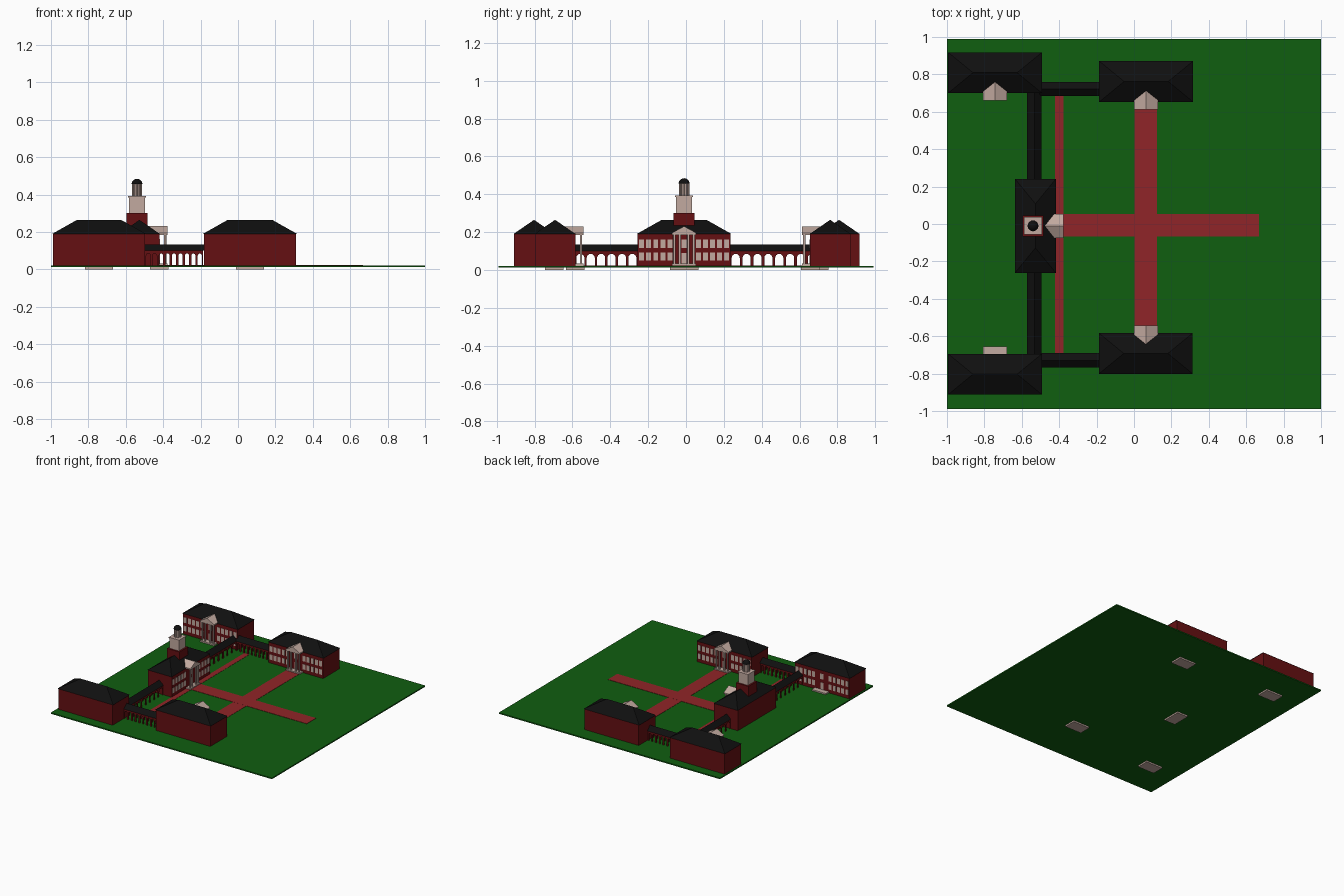
import bpy, bmesh
from math import pi, cos, sin
from mathutils import Matrix, Vector

if "Cube" in bpy.data.objects:
    bpy.data.objects.remove(bpy.data.objects["Cube"])


def material(name, rgb):
    m = bpy.data.materials.new(name)
    m.use_nodes = True
    m.diffuse_color = (*rgb, 1)
    m.node_tree.nodes["Principled BSDF"].inputs["Base Color"].default_value = (*rgb, 1)
    return m


GRASS = material("grass_green", (0.005, 0.112, 0.005))
PAVING = material("path_red", (0.28, 0.018, 0.021))
BRICK = material("brick_red", (0.13, 0.005, 0.006))
ROOF = material("roof_black", (0.005, 0.005, 0.005))
TRIM = material("trim_cream", (0.54, 0.40, 0.35))

GROUND = 0.022   # lawn surface
EAVE = 0.19      # top of building walls
RIDGE = 0.265


def finish(name, bm, mat, place=Matrix()):
    bmesh.ops.recalc_face_normals(bm, faces=bm.faces)
    mesh = bpy.data.meshes.new(name)
    bm.to_mesh(mesh)
    bm.free()
    mesh.materials.append(mat)
    obj = bpy.data.objects.new(name, mesh)
    obj.matrix_world = place
    bpy.context.collection.objects.link(obj)
    return obj


def boxes(name, mat, spans, place=Matrix()):
    """Boxes, each given as x, y and z ranges."""
    bm = bmesh.new()
    for span in spans:
        mid = Vector([(a + b) / 2 for a, b in span])
        size = [b - a for a, b in span]
        bmesh.ops.create_cube(bm, size=1, matrix=Matrix.Translation(mid) @ Matrix.Diagonal((*size, 1)))
    return finish(name, bm, mat, place)


def columns(name, mat, spots, radius, low, high, place=Matrix()):
    bm = bmesh.new()
    for x, y in spots:
        bmesh.ops.create_cone(bm, cap_ends=True, segments=12, radius1=radius, radius2=radius,
                              depth=high - low, matrix=Matrix.Translation((x, y, (low + high) / 2)))
    obj = finish(name, bm, mat, place)
    for p in obj.data.polygons:
        p.use_smooth = len(p.vertices) == 4
    return obj


def pitched_roof(name, mat, length, width, low, high, inset, place):
    """Ridge along x; an inset ridge makes a hip, no inset a gable."""
    bm = bmesh.new()
    l, w = length / 2, width / 2
    a, b, c, d = [bm.verts.new((x, y, low)) for x, y in ((-l, -w), (l, -w), (l, w), (-l, w))]
    e, f = [bm.verts.new((x, 0, high)) for x in (inset - l, l - inset)]
    for face in ((a, b, f, e), (c, d, e, f), (b, c, f), (d, a, e), (d, c, b, a)):
        bm.faces.new(face)
    return finish(name, bm, mat, place)


def spot(x, y, turn=0):
    return Matrix.Translation((x, y, 0)) @ Matrix.Rotation(turn, 4, 'Z')


def portico(name, front, place):
    out = front - 0.042
    columns(name + "_columns", TRIM, [(x, out + 0.012) for x in (-0.051, -0.023, 0.023, 0.051)],
            0.0065, 0.033, 0.187, place)
    boxes(name + "_entablature", TRIM, [((-0.063, 0.063), (out, front + 0.004), (0.185, 0.196))], place)
    turn = place @ Matrix.Translation((0, out + 0.052, 0)) @ Matrix.Rotation(pi / 2, 4, 'Z')
    pitched_roof(name + "_pediment", TRIM, 0.104, 0.128, 0.196, 0.231, 0, turn)


def building(name, place, has_portico=True):
    """The decorated side faces local -y."""
    front = -0.107
    boxes(name + "_walls", BRICK, [((-0.246, 0.246), (front, -front), (GROUND, EAVE))], place)
    pitched_roof(name + "_roof", ROOF, 0.502, 0.218, EAVE, RIDGE, 0.133, place)
    # Two rows of windows, with a tall door in the middle
    skin = (front - 0.002, front + 0.003)
    rows = ((0.05, 0.093), (0.117, 0.162))
    panes = [((x - 0.013, x + 0.013), skin, row)
             for i in range(5) for x in (-0.075 - 0.0375 * i, 0.075 + 0.0375 * i) for row in rows]
    panes.append(((-0.015, 0.015), skin, rows[1]))
    panes.append(((-0.013, 0.013), skin, (0.033, 0.09)))
    boxes(name + "_windows", TRIM, panes, place)
    boxes(name + "_steps", TRIM, [
        ((-0.075, 0.075), (front - 0.048, front + 0.05), (0, 0.018)),
        ((-0.063, 0.063), (front - 0.042, front + 0.01), (0.016, 0.033))], place)
    if has_portico:
        portico(name + "_portico", front, place)


def arcade(name, length, count, gap, place):
    """Covered walk along local x with arched walls on both sides."""
    pitch = length / count
    r = gap / 2
    spring = 0.085 - r
    outline = [(length / 2, GROUND), (length / 2, 0.102), (-length / 2, 0.102), (-length / 2, GROUND)]
    for i in range(count):
        cx = -length / 2 + pitch * (i + 0.5)
        outline.append((cx - r, GROUND))
        outline += [(cx - r * cos(pi * k / 8), spring + r * sin(pi * k / 8)) for k in range(9)]
        outline.append((cx + r, GROUND))
    bm = bmesh.new()
    for y in (-0.034, 0.028):
        face = bm.faces.new([bm.verts.new((x, y, z)) for x, z in outline])
        made = bmesh.ops.extrude_face_region(bm, geom=[face])["geom"]
        bmesh.ops.translate(bm, vec=(0, 0.006, 0), verts=[v for v in made if isinstance(v, bmesh.types.BMVert)])
    finish(name + "_walls", bm, BRICK, place)
    pitched_roof(name + "_roof", ROOF, length + 0.015, 0.076, 0.1, 0.134, 0, place)


# Lawn and paths
boxes("lawn", GRASS, [((-1, 1), (-0.99, 0.99), (0.012, GROUND))])
boxes("long_paths", PAVING, [
    ((0.004, 0.122), (-0.585, 0.655), (GROUND - 0.002, 0.024)),
    ((-0.42, 0.668), (-0.066, 0.054), (GROUND - 0.002, 0.0245)),
    ((-0.422, -0.378), (-0.69, 0.685), (GROUND - 0.002, 0.0235))])

# Five matching halls around the court
building("back_right_hall", spot(-0.743, 0.809))
building("back_left_hall", spot(0.065, 0.762))
building("front_right_hall", spot(-0.743, -0.803, pi), has_portico=False)
building("front_left_hall", spot(0.063, -0.692, pi))
building("main_hall", spot(-0.527, -0.01, pi / 2))

# Arcades linking the halls
arcade("back_court_arcade", 0.46, 8, 0.043, spot(-0.533, 0.464, pi / 2))
arcade("front_court_arcade", 0.44, 8, 0.043, spot(-0.533, -0.476, pi / 2))
arcade("back_side_arcade", 0.31, 9, 0.022, spot(-0.342, 0.722))
arcade("front_side_arcade", 0.31, 9, 0.022, spot(-0.342, -0.729))

# Clock-style tower on the main hall
tower = spot(-0.54, -0.01)


def square(half, low, high):
    return ((-half, half), (-half, half), (low, high))


boxes("tower_base", BRICK, [square(0.056, 0.19, 0.302)], tower)
boxes("tower_belfry", TRIM, [square(0.043, 0.3, 0.388), square(0.047, 0.385, 0.393)], tower)
columns("lantern_core", TRIM, [(0, 0)], 0.019, 0.39, 0.456, tower)
columns("lantern_columns", TRIM, [(0.0235 * cos(k * pi / 4), 0.0235 * sin(k * pi / 4)) for k in range(8)],
        0.0045, 0.39, 0.456, tower)
bm = bmesh.new()
bmesh.ops.create_uvsphere(bm, u_segments=20, v_segments=12, radius=0.029)
bmesh.ops.bisect_plane(bm, geom=bm.verts[:] + bm.edges[:] + bm.faces[:], plane_co=(0, 0, 0),
                       plane_no=(0, 0, -1), clear_outer=True)
bmesh.ops.holes_fill(bm, edges=[e for e in bm.edges if e.is_boundary])
dome = finish("lantern_dome", bm, ROOF, tower @ Matrix.Translation((0, 0, 0.456)))
for p in dome.data.polygons:
    p.use_smooth = len(p.vertices) <= 4
